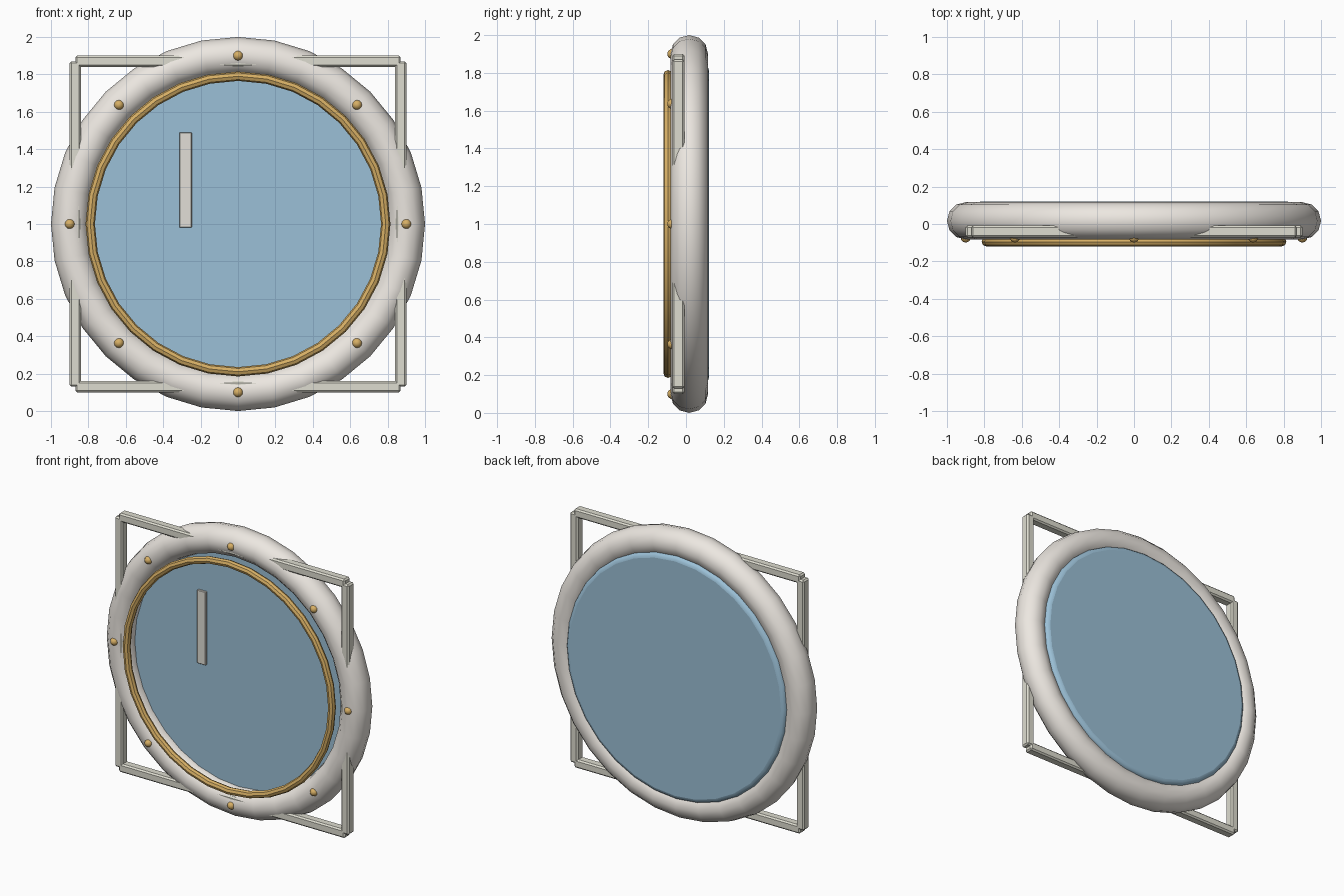
import bpy, math

if "Cube" in bpy.data.objects:
    bpy.data.objects.remove(bpy.data.objects["Cube"])

CENTRE = 1.0
UPRIGHT = (math.pi / 2, 0, 0)


def material(name, rgb):
    m = bpy.data.materials.new(name)
    m.diffuse_color = (*rgb, 1)
    m.use_nodes = True
    m.node_tree.nodes["Principled BSDF"].inputs["Base Color"].default_value = m.diffuse_color
    return m


white = material("ivory_paint", (0.84, 0.80, 0.75))
cream = material("frame_paint", (0.73, 0.72, 0.63))
gold = material("brass", (0.68, 0.43, 0.13))
blue = material("blue_glass", (0.33, 0.53, 0.68))
pale = material("pale_strip", (0.76, 0.74, 0.68))


def finish(name, mat, bevel=0, segments=1, smooth=True):
    o = bpy.context.object
    o.name = name
    o.data.materials.append(mat)
    bpy.ops.object.transform_apply(location=False, rotation=True, scale=True)
    if bevel:
        b = o.modifiers.new("bevel", "BEVEL")
        b.width, b.segments = bevel, segments
        b.limit_method = "ANGLE"
    if smooth:
        bpy.ops.object.shade_smooth_by_angle(angle=math.radians(40))
    return o


def ring(name, mat, y, major, minor, sides):
    bpy.ops.mesh.primitive_torus_add(
        major_radius=major, minor_radius=minor, major_segments=32,
        minor_segments=sides, location=(0, y, CENTRE), rotation=UPRIGHT)
    finish(name, mat)


def box(name, mat, loc, size, bevel):
    bpy.ops.mesh.primitive_cube_add(size=1, location=loc)
    bpy.context.object.scale = size
    finish(name, mat, bevel, smooth=False)


# Thick outer ring and thin brass trim in front of it
ring("outer_ring", white, 0.017, 0.9, 0.1, 12)
ring("brass_trim", gold, -0.095, 0.79, 0.025, 8)

# Glass disc with rounded rim
bpy.ops.mesh.primitive_cylinder_add(
    vertices=32, radius=0.845, depth=0.11, location=(0, 0.066, CENTRE), rotation=UPRIGHT)
finish("glass_disc", blue, 0.03, 3)

# Highlight strip on the glass
box("glass_strip", pale, (-0.28, 0.006, 1.235), (0.066, 0.02, 0.51), 0.003)

# Square frame of four bars
for s, side in ((-1, "lower"), (1, "upper")):
    box(f"{side}_frame_bar", cream, (0, -0.04, CENTRE + s * 0.87), (1.74, 0.065, 0.06), 0.01)
for s, side in ((-1, "left"), (1, "right")):
    box(f"{side}_frame_bar", cream, (s * 0.87, -0.04, CENTRE), (0.06, 0.065, 1.74), 0.01)

# Eight brass studs around the ring
for i in range(8):
    a = i * math.pi / 4
    bpy.ops.mesh.primitive_uv_sphere_add(
        segments=12, ring_count=8, radius=0.027, rotation=UPRIGHT,
        location=(0.9 * math.cos(a), -0.072, CENTRE + 0.9 * math.sin(a)))
    finish(f"stud_{i + 1}", gold)
